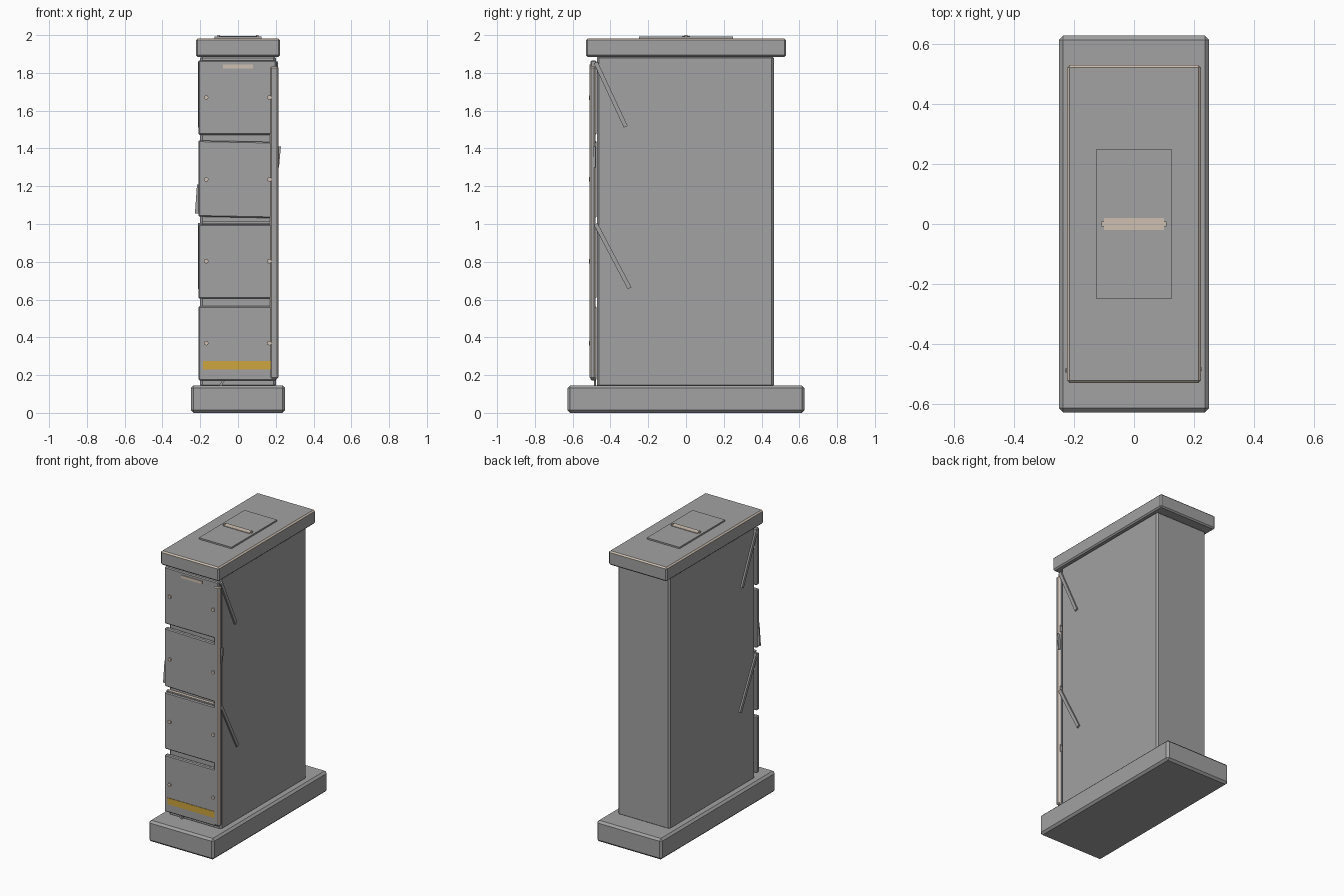
import bpy, bmesh, math
from mathutils import Matrix, Vector

if "Cube" in bpy.data.objects:
    bpy.data.objects.remove(bpy.data.objects["Cube"])


def mat(name, rgb):
    m = bpy.data.materials.new(name)
    m.diffuse_color = (*rgb, 1)
    m.use_nodes = True
    m.node_tree.nodes["Principled BSDF"].inputs["Base Color"].default_value = m.diffuse_color
    return m


GREY = mat("weathered_grey", (0.36, 0.36, 0.36))
BEIGE = mat("worn_beige", (0.62, 0.53, 0.45))
YELLOW = mat("warning_yellow", (0.62, 0.38, 0.05))


def finish(name, bm, mats):
    bmesh.ops.recalc_face_normals(bm, faces=bm.faces)
    me = bpy.data.meshes.new(name)
    bm.to_mesh(me)
    bm.free()
    for m in mats:
        me.materials.append(m)
    ob = bpy.data.objects.new(name, me)
    bpy.context.collection.objects.link(ob)
    return ob


def box(name, x, y, z, m=GREY, bevel=0.0, worn=None, warp=None):
    """Box from (min, max) ranges; worn(normal) picks faces painted beige."""
    bm = bmesh.new()
    bmesh.ops.create_cube(bm, size=1)
    for v in bm.verts:
        v.co = Vector([(r[0] + r[1]) / 2 + c * (r[1] - r[0])
                       for c, r in zip(v.co, (x, y, z))])
        if warp:
            v.co += Vector(warp(v.co))
    if bevel:
        bmesh.ops.bevel(bm, geom=bm.edges[:], offset=bevel, segments=1,
                        affect='EDGES', profile=0.5)
    bm.normal_update()
    if worn:
        for f in bm.faces:
            f.material_index = int(worn(f.normal))
    return finish(name, bm, [m, BEIGE])


def slat(name, start, end, width, depth, m=GREY):
    """Bar between two points, width in the plane and depth along x."""
    a, b = Vector(start), Vector(end)
    d = (b - a).normalized()
    side = Vector((1, 0, 0)) if abs(d.x) < 0.1 else Vector((0, 1, 0))
    cross = d.cross(side)
    bm = bmesh.new()
    bmesh.ops.create_cube(bm, size=1)
    for v in bm.verts:
        c = v.co.copy()
        v.co = (a + b) / 2 + d * c.z * (b - a).length + cross * c.x * width + side * c.y * depth
    return finish(name, bm, [m])


# Plinth, pillar and cap
box("plinth", (-.25, .25), (-.627, .627), (0, .145), bevel=.014)
box("pillar", (-.2, .2), (-.472, .465), (.135, 1.89), bevel=.012)
box("cap", (-.223, .223), (-.53, .53), (1.885, 1.982), bevel=.009,
    worn=lambda n: 0.3 < n.z < 0.95)

# Roof hatch with grip
box("hatch", (-.125, .125), (-.25, .25), (1.978, 1.992))
box("hatch_grip", (-.1, .1), (-.02, .02), (1.99, 1.996), BEIGE)
for s in (-1, 1):
    box("grip_bolt", (s * .102 - .006, s * .102 + .006), (-.008, .008), (1.99, 2.0), BEIGE)

# Front panels, the third one knocked slightly out of true
for i in range(4):
    z0 = .172 + i * .4335
    if i == 2:
        box("bent_panel", (-.21, .203), (-.505, -.474), (z0, z0 + .395), bevel=.006,
            warp=lambda c: (0, 0, .008 if c.x < 0 and c.z > 1.2 else
                            -.008 if c.x > 0 and c.z < 1.2 else 0))
    else:
        box("front_panel", (-.21, .203), (-.505, -.474), (z0, z0 + .393), bevel=.006)
    # Bolts
    for x in (-.168, .166):
        bm = bmesh.new()
        bmesh.ops.create_cone(bm, cap_ends=True, segments=8, radius1=.012, radius2=.012,
                              depth=.014, matrix=Matrix.Translation((x, -.506, z0 + .197))
                              @ Matrix.Rotation(math.pi / 2, 4, 'X'))
        finish("panel_bolt", bm, [BEIGE])

# Splinters bent away from the edges of the damaged panel
slat("left_splinter", (-.207, -.488, 1.21), (-.218, -.488, 1.055), .012, .02)
slat("right_splinter", (.217, -.484, 1.41), (.207, -.484, 1.30), .012, .02)

# Worn lip between the middle panels
box("worn_lip", (-.19, .17), (-.500, -.478), (1.003, 1.012), GREY,
    worn=lambda n: n.z > 0.5)

# Slot plate and warning stripe
box("slot_plate", (-.08, .08), (-.510, -.503), (1.824, 1.844), BEIGE)
box("warning_stripe", (-.185, .178), (-.508, -.503), (.23, .274), YELLOW)

# Corner trim with worn edges
box("corner_trim", (.17, .214), (-.511, -.48), (.18, 1.835), bevel=.008,
    worn=lambda n: max(abs(n.x), abs(n.y), abs(n.z)) < 0.95)

# Slanted braces on both sides
for s in (-1, 1):
    slat("upper_brace", (s * .2, -.478, 1.855), (s * .2, -.319, 1.515), .022, .022)
    slat("lower_brace", (s * .2, -.478, 1.0), (s * .2, -.299, .66), .022, .022)

# Small stay under the lowest panel
slat("lower_stay", (-.095, -.482, .14), (-.072, -.482, .18), .012, .012)
